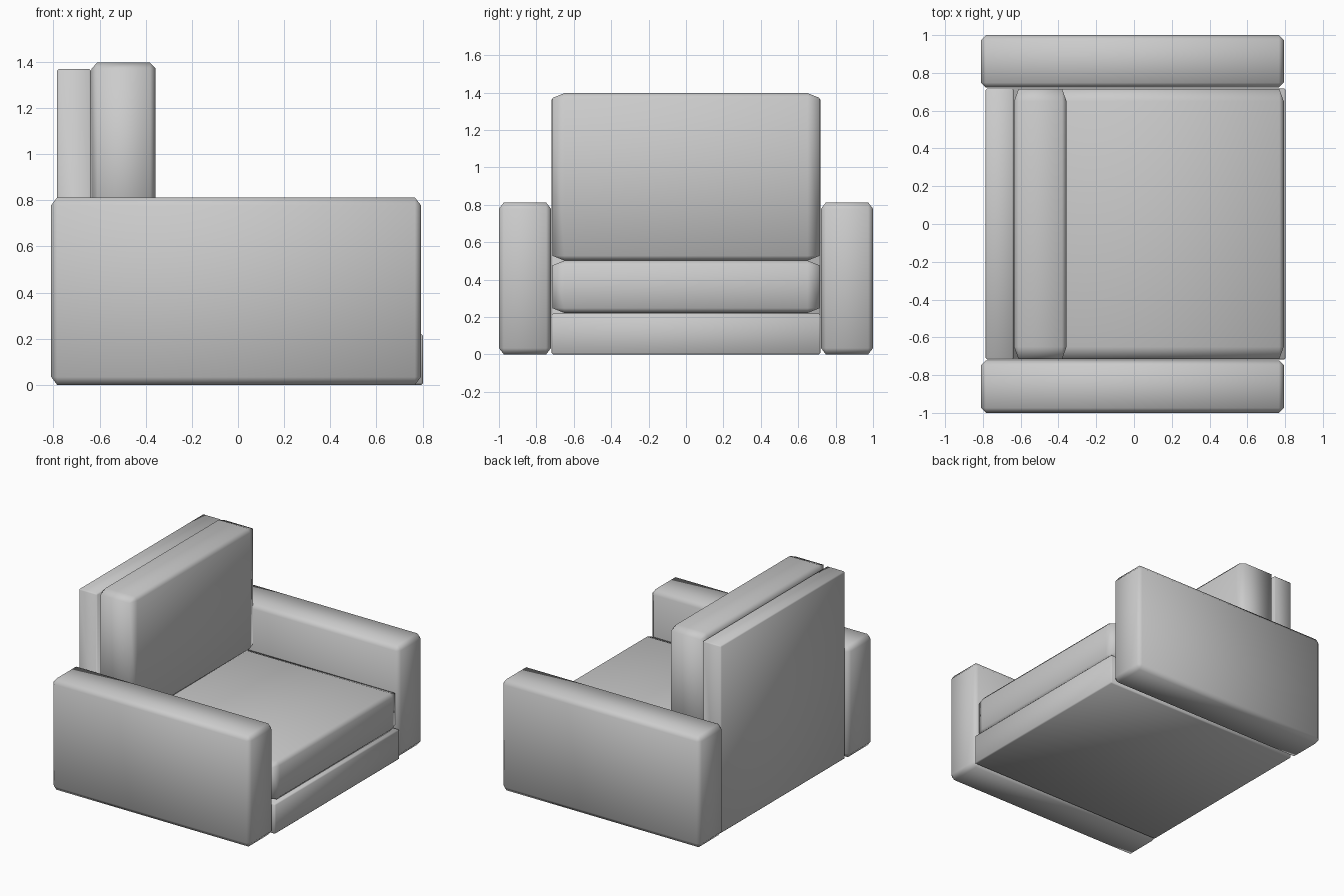
import bpy, bmesh
from mathutils import Vector

if "Cube" in bpy.data.objects:
    bpy.data.objects.remove(bpy.data.objects["Cube"])


def finish(name, bm):
    bmesh.ops.recalc_face_normals(bm, faces=bm.faces)
    for f in bm.faces:
        f.smooth = True
    mesh = bpy.data.meshes.new(name)
    bm.to_mesh(mesh)
    bm.free()
    obj = bpy.data.objects.new(name, mesh)
    bpy.context.collection.objects.link(obj)
    return obj


def soft_box(name, lo, hi, chamfer):
    """Box between two corners, chamfered by a different amount per axis."""
    lo, hi, c = Vector(lo), Vector(hi), Vector(chamfer)
    size, mid = hi - lo, (lo + hi) / 2
    bm = bmesh.new()
    bmesh.ops.create_cube(bm, size=1)
    for v in bm.verts:
        v.co = Vector([v.co[i] * size[i] / c[i] for i in range(3)])
    bmesh.ops.bevel(bm, geom=bm.edges[:], offset=1, segments=1,
                    profile=0.5, affect='EDGES')
    for v in bm.verts:
        v.co = Vector([v.co[i] * c[i] + mid[i] for i in range(3)])
    return finish(name, bm)


# Armrests
for side, y0, y1 in (("left", -1.0, -0.722), ("right", 0.722, 1.0)):
    soft_box(side + "_armrest", (-0.81, y0, 0), (0.793, y1, 0.813),
             (0.026, 0.026, 0.034))

# Seat and back cushions
soft_box("seat_cushion", (-0.635, -0.715, 0.222), (0.793, 0.715, 0.502),
         (0.024, 0.065, 0.026))
soft_box("back_cushion", (-0.635, -0.715, 0.502), (-0.357, 0.715, 1.397),
         (0.024, 0.065, 0.026))

# L-shaped frame: base and back panel in one piece
profile = [(-0.785, 0), (0.803, 0), (0.803, 0.22), (-0.637, 0.22),
           (-0.637, 1.37), (-0.785, 1.37)]
bm = bmesh.new()
face = bm.faces.new([bm.verts.new((x, -0.718, z)) for x, z in profile])
ext = bmesh.ops.extrude_face_region(bm, geom=[face], use_keep_orig=True)
for v in ext["geom"]:
    if isinstance(v, bmesh.types.BMVert):
        v.co.y = 0.718
bmesh.ops.recalc_face_normals(bm, faces=bm.faces)
bmesh.ops.bevel(bm, geom=[e for e in bm.edges if e.is_convex], offset=0.008,
                segments=1, profile=0.5, affect='EDGES')
finish("frame", bm)
